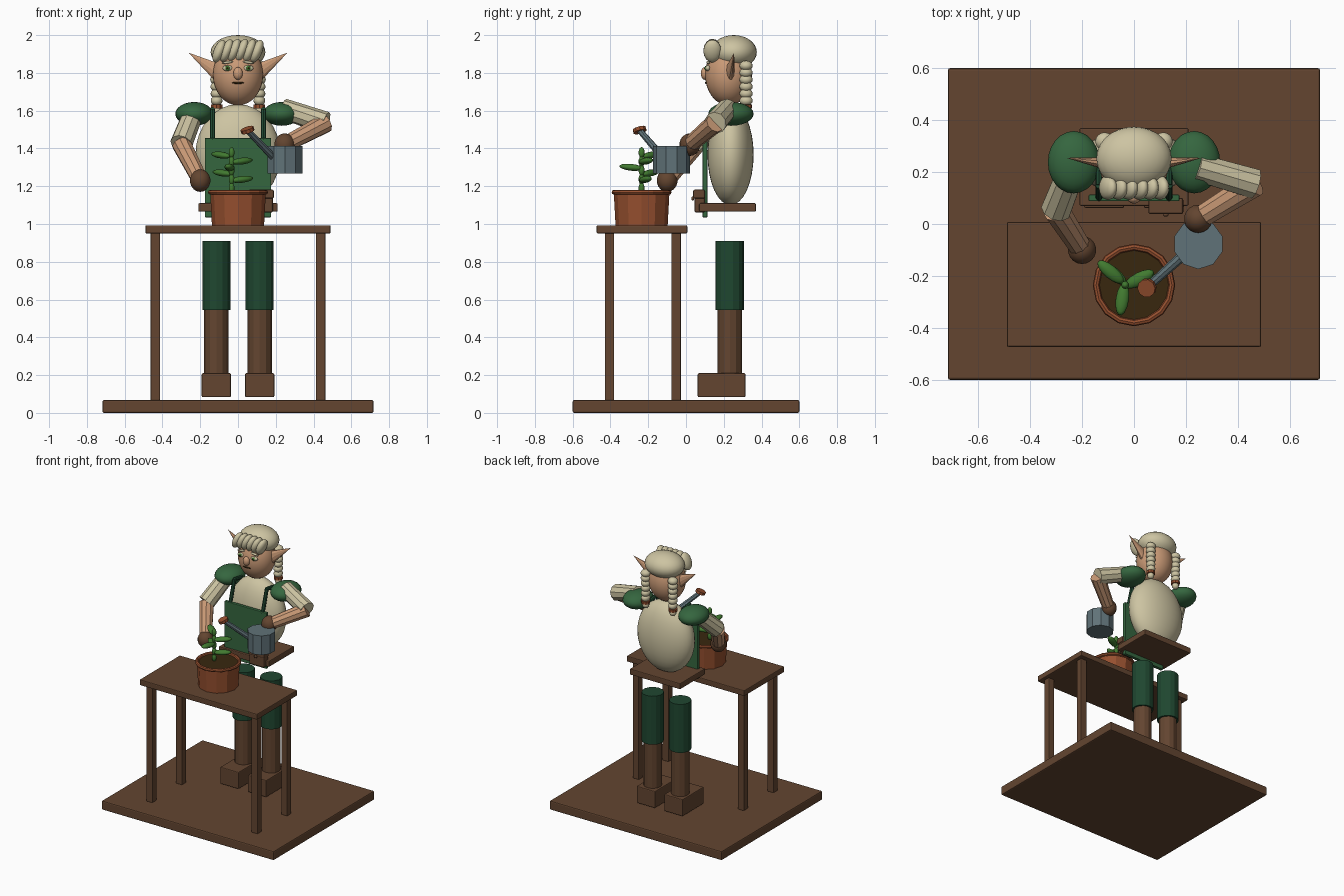
import bpy, bmesh, math
from mathutils import Vector, Matrix

if "Cube" in bpy.data.objects:
    bpy.data.objects.remove(bpy.data.objects["Cube"])


def srgb(h):
    c = [int(h[i:i + 2], 16) / 255 for i in (0, 2, 4)]
    return [v / 12.92 if v < 0.04045 else ((v + 0.055) / 1.055) ** 2.4 for v in c] + [1]


MATS = {}
for mat_name, code in dict(wood_brown="634530", cloth_green="35663F", dark_green="1F4730", cream="CDC4A2",
                           skin="CB9B77", terracotta="96502F", leaf_green="417A30", steel="607278",
                           soil="38270F").items():
    m = bpy.data.materials.new(mat_name)
    m.diffuse_color = srgb(code)
    m.use_nodes = True
    m.node_tree.nodes["Principled BSDF"].inputs["Base Color"].default_value = m.diffuse_color
    MATS[mat_name] = m


def finish(name, bm, mat, smooth=False):
    bmesh.ops.recalc_face_normals(bm, faces=bm.faces)
    me = bpy.data.meshes.new(name)
    for f in bm.faces:
        f.smooth = smooth
    bm.to_mesh(me)
    bm.free()
    me.materials.append(MATS[mat])
    ob = bpy.data.objects.new(name, me)
    bpy.context.collection.objects.link(ob)
    return ob


def box(name, mat, x0, x1, y0, y1, z0, z1, bevel=0.006):
    bm = bmesh.new()
    bmesh.ops.create_cube(bm, size=1)
    bmesh.ops.scale(bm, vec=(x1 - x0, y1 - y0, z1 - z0), verts=bm.verts)
    bmesh.ops.translate(bm, vec=((x0 + x1) / 2, (y0 + y1) / 2, (z0 + z1) / 2), verts=bm.verts)
    if bevel:
        bmesh.ops.bevel(bm, geom=bm.edges[:], offset=bevel, segments=2, profile=0.5, affect='EDGES')
    return finish(name, bm, mat)


def blob(name, mat, loc, rad, rot=(0, 0, 0), seg=24):
    """Smooth ellipsoid; rot holds XYZ angles in degrees."""
    bm = bmesh.new()
    bmesh.ops.create_uvsphere(bm, u_segments=seg, v_segments=seg // 2, radius=1)
    r = Matrix.Rotation(math.radians(rot[2]), 4, 'Z') @ Matrix.Rotation(math.radians(rot[1]), 4, 'Y') \
        @ Matrix.Rotation(math.radians(rot[0]), 4, 'X')
    bmesh.ops.transform(bm, matrix=Matrix.Translation(loc) @ r @ Matrix.Diagonal((*rad, 1)), verts=bm.verts)
    return finish(name, bm, mat, True)


def rod(name, mat, a, b, r1, r2=None, sides=10):
    """Faceted cylinder or taper from a to b."""
    a, b = Vector(a), Vector(b)
    d = b - a
    bm = bmesh.new()
    bmesh.ops.create_cone(bm, cap_ends=True, segments=sides, radius1=r1, radius2=r1 if r2 is None else r2,
                          depth=d.length)
    mtx = Matrix.Translation((a + b) / 2)
    if abs(d.normalized().z) < 0.9999:
        mtx = mtx @ d.to_track_quat('Z', 'Y').to_matrix().to_4x4()
    bmesh.ops.transform(bm, matrix=mtx, verts=bm.verts)
    return finish(name, bm, mat)


def lathe(name, mat, profile, loc, sides):
    """Closed profile of (radius, z) points spun around z."""
    bm = bmesh.new()
    rings = [[bm.verts.new((loc[0] + r * math.cos(2 * math.pi * i / sides),
                            loc[1] + r * math.sin(2 * math.pi * i / sides), z)) for i in range(sides)]
             for r, z in profile]
    for k, p in enumerate(rings):
        q = rings[(k + 1) % len(rings)]
        for i in range(sides):
            j = (i + 1) % sides
            bm.faces.new((p[i], p[j], q[j], q[i]))
    return finish(name, bm, mat)


# Base, table and seat
box("base", "wood_brown", -0.717, 0.717, -0.6, 0.6, 0, 0.068, 0.008)
box("table_top", "wood_brown", -0.49, 0.49, -0.473, 0.007, 0.95, 0.993)
for x in (-0.438, 0.438):
    for y in (-0.405, -0.052):
        box("table_leg", "wood_brown", x - 0.025, x + 0.025, y - 0.025, y + 0.025, 0.066, 0.955, 0.004)
box("seat", "wood_brown", -0.21, 0.21, 0.07, 0.37, 1.065, 1.11)

# Legs and boots
for s in (-1, 1):
    x = s * 0.115
    rod("trouser_leg", "dark_green", (x, 0.232, 0.545), (x, 0.232, 0.91), 0.076, sides=14)
    rod("boot_shaft", "wood_brown", (x, 0.232, 0.2), (x, 0.232, 0.55), 0.064, sides=12)
    box("boot_foot", "wood_brown", x - 0.077, x + 0.077, 0.062, 0.315, 0.083, 0.21)

# Torso and apron with straps and pouch
blob("torso", "cream", (0, 0.236, 1.367), (0.225, 0.122, 0.267), seg=32)
box("apron", "cloth_green", -0.175, 0.175, 0.088, 0.113, 1.035, 1.455, 0.004)
box("pouch", "wood_brown", 0.06, 0.185, 0.045, 0.1, 1.06, 1.18, 0.01)
box("pouch_flap", "wood_brown", 0.055, 0.19, 0.038, 0.1, 1.135, 1.182, 0.008)
blob("pouch_button", "wood_brown", (0.122, 0.036, 1.135), (0.012, 0.008, 0.012), seg=10)
for s in (-1, 1):
    rod("apron_strap", "dark_green", (s * 0.135, 0.1, 1.44), (s * 0.135, 0.15, 1.605), 0.014, sides=8)
    rod("back_strap", "dark_green", (s * 0.135, 0.15, 1.605), (s * 0.135, 0.235, 1.59), 0.014, sides=8)

# Head and face
blob("head", "skin", (0, 0.225, 1.79), (0.133, 0.124, 0.162), seg=32)
blob("nose", "skin", (0, 0.1, 1.797), (0.026, 0.022, 0.034), seg=14)
blob("mouth", "soil", (0, 0.107, 1.747), (0.032, 0.008, 0.006), seg=12)
for s in (-1, 1):
    blob("eye", "cream", (s * 0.055, 0.116, 1.825), (0.028, 0.014, 0.016), seg=14)
    blob("iris", "leaf_green", (s * 0.055, 0.106, 1.825), (0.013, 0.008, 0.013), seg=12)
    blob("pupil", "soil", (s * 0.055, 0.1, 1.825), (0.006, 0.005, 0.006), seg=10)
    blob("eyebrow", "cream", (s * 0.055, 0.118, 1.856), (0.032, 0.01, 0.007), (0, s * 8, 0), seg=12)
    # Pointed ear
    bm = bmesh.new()
    ring = [bm.verts.new((s * 0.112, 0.233 + 0.024 * math.cos(t * math.pi / 5),
                          1.8 + 0.056 * math.sin(t * math.pi / 5))) for t in range(10)]
    tip = bm.verts.new((s * 0.262, 0.255, 1.907))
    bm.faces.new(ring)
    for i in range(10):
        bm.faces.new((ring[i], ring[(i + 1) % 10], tip))
    finish("ear", bm, "skin")

# Hair cap, fringe and braids
blob("hair_cap", "cream", (0, 0.253, 1.91), (0.145, 0.122, 0.09), seg=28)
for i in range(6):
    x = -0.1 + 0.04 * i
    blob("fringe_lock", "cream", (x, 0.14, 1.92 - 0.5 * x * x), (0.029, 0.048, 0.064), (0, 22, 0), seg=16)
for s in (-1, 1):
    for i in range(6):
        blob("braid_bead", "cream", (s * 0.113, 0.318, 1.838 - 0.037 * i), (0.036 - 0.001 * i, 0.035, 0.027), seg=16)
    rod("braid_tie", "terracotta", (s * 0.113, 0.318, 1.612), (s * 0.113, 0.318, 1.632), 0.032)
    blob("braid_tuft", "cream", (s * 0.113, 0.318, 1.6), (0.025, 0.025, 0.025), seg=12)

# Arms: shoulder, elbow, hand
for side, sh, el, ha in (("left", (-0.235, 0.22, 1.59), (-0.3, 0.055, 1.425), (-0.2, -0.1, 1.23)),
                         ("right", (0.24, 0.22, 1.61), (0.465, 0.155, 1.535), (0.247, 0.02, 1.42))):
    s = -1 if side == "left" else 1
    blob(side + "_shoulder_puff", "cloth_green", (s * 0.232, 0.238, 1.583), (0.1, 0.12, 0.063))
    rod(side + "_sleeve", "cream", sh, el, 0.055, 0.06)
    rod(side + "_forearm", "skin", el, ha, 0.052, 0.043)
    blob(side + "_glove", "wood_brown", ha, (0.055, 0.055, 0.06), seg=18)

# Watering can
rod("can_body", "steel", (0.248, -0.077, 1.268), (0.248, -0.077, 1.412), 0.097, sides=10)
rod("can_spout", "steel", (0.19, -0.12, 1.35), (0.05, -0.245, 1.495), 0.02, 0.016, sides=8)
rod("can_rose", "terracotta", (0.053, -0.243, 1.488), (0.047, -0.248, 1.506), 0.036, sides=10)

# Pot with rim and soil
pot = (0, -0.235)
lathe("pot", "terracotta", [(0.02, 0.993), (0.138, 0.993), (0.147, 1.16), (0.12, 1.16), (0.02, 1.01)], pot, 12)
lathe("pot_rim", "terracotta", [(0.146 + 0.013 * math.cos(a * math.pi / 4), 1.168 + 0.013 * math.sin(a * math.pi / 4))
                                for a in range(8)], pot, 16)
rod("soil", "soil", (*pot, 1.14), (*pot, 1.168), 0.14, sides=16)

# Plant: beaded stem with leaves
for i in range(5):
    blob("stem_bead", "leaf_green", (-0.034, -0.235, 1.19 + 0.047 * i), (0.016, 0.016, 0.03), seg=10)
for x, y, z, turn in ((-0.09, -0.185, 1.365, 140), (0.02, -0.212, 1.333, 28), (-0.045, -0.29, 1.3, -98),
                      (-0.082, -0.19, 1.27, 142), (0.02, -0.215, 1.236, 22)):
    blob("leaf", "leaf_green", (x, y, z), (0.065, 0.026, 0.018), (0, -6, turn), seg=14)
